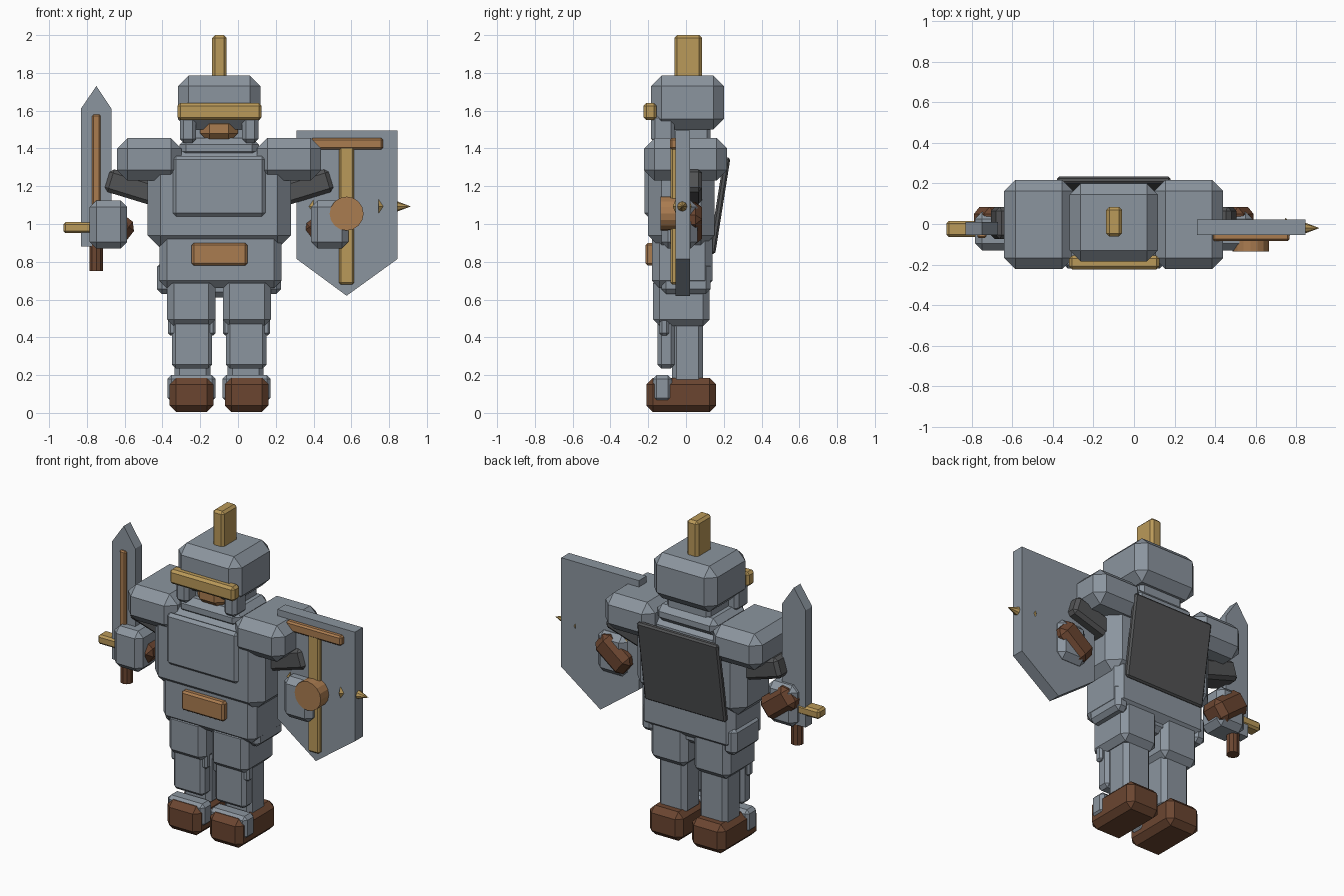
import bpy, bmesh, math
from mathutils import Matrix, Vector

if "Cube" in bpy.data.objects:
    bpy.data.objects.remove(bpy.data.objects["Cube"])


def mat(name, r, g, b):
    m = bpy.data.materials.new(name)
    m.diffuse_color = (r, g, b, 1)
    m.use_nodes = True
    m.node_tree.nodes["Principled BSDF"].inputs["Base Color"].default_value = m.diffuse_color
    return m


STEEL = mat("steel", 0.26, 0.30, 0.345)
DARK = mat("dark_cloth", 0.085, 0.087, 0.09)
GOLD = mat("gold", 0.49, 0.32, 0.10)
TAN = mat("tan", 0.40, 0.20, 0.08)
BROWN = mat("brown_leather", 0.145, 0.06, 0.03)
CX = -0.10  # body centre line


def finish(name, bm, m):
    bmesh.ops.recalc_face_normals(bm, faces=bm.faces)
    me = bpy.data.meshes.new(name)
    bm.to_mesh(me)
    bm.free()
    me.materials.append(m)
    ob = bpy.data.objects.new(name, me)
    bpy.context.collection.objects.link(ob)
    return ob


def block(name, x, y, z, m, bevel=0.02, rot=None):
    """Chamfered box from (min, max) ranges, optionally turned about its centre."""
    r = (x, y, z)
    size = [b - a for a, b in r]
    c = Vector([(a + b) / 2 for a, b in r])
    bm = bmesh.new()
    bmesh.ops.create_cube(bm, size=1)
    bmesh.ops.scale(bm, vec=size, verts=bm.verts)
    if bevel:
        bmesh.ops.bevel(bm, geom=bm.edges[:], offset=bevel, segments=1,
                        affect='EDGES', profile=0.5)
    if rot:
        bmesh.ops.rotate(bm, verts=bm.verts,
                         matrix=Matrix.Rotation(math.radians(rot[0]), 3, rot[1]))
    bmesh.ops.translate(bm, verts=bm.verts, vec=c)
    return finish(name, bm, m)


def pair(name, x, y, z, m, bevel=0.02, rot=None):
    """Left block plus its mirror across the body centre line."""
    block("left_" + name, x, y, z, m, bevel, rot)
    block("right_" + name, (2 * CX - x[1], 2 * CX - x[0]), y, z, m, bevel,
          (-rot[0], rot[1]) if rot else None)


def cone(name, loc, axis, r1, r2, depth, m, sides):
    bm = bmesh.new()
    bmesh.ops.create_cone(bm, cap_ends=True, segments=sides, radius1=r1,
                          radius2=r2, depth=depth)
    q = Vector((0, 0, 1)).rotation_difference(Vector(axis))
    bmesh.ops.rotate(bm, verts=bm.verts, matrix=q.to_matrix())
    bmesh.ops.translate(bm, verts=bm.verts, vec=loc)
    return finish(name, bm, m)


def plate(name, outline, y0, y1, m):
    """Front outline in x, z extruded along y."""
    bm = bmesh.new()
    f = bm.faces.new([bm.verts.new((x, y0, z)) for x, z in outline])
    new = bmesh.ops.extrude_face_region(bm, geom=[f])["geom"]
    bmesh.ops.translate(bm, vec=(0, y1 - y0, 0),
                        verts=[v for v in new if isinstance(v, bmesh.types.BMVert)])
    return finish(name, bm, m)


# Head and helmet
block("helmet", (-0.318, 0.118), (-0.185, 0.2), (1.5, 1.785), STEEL, 0.055)
block("brow_band", (-0.32, 0.125), (-0.225, -0.155), (1.55, 1.64), GOLD, 0.015)
block("crest", (-0.137, -0.06), (-0.062, 0.085), (1.72, 2.0), GOLD, 0.015)
block("face", (-0.2, 0.0), (-0.165, 0.06), (1.43, 1.58), TAN, 0.05)
block("neck", (-0.25, 0.05), (-0.1, 0.13), (1.4, 1.55), STEEL, 0.02)
pair("cheek_guard", (-0.308, -0.222), (-0.185, -0.06), (1.43, 1.58), STEEL)

# Torso
block("collar", (-0.31, 0.11), (-0.165, 0.16), (1.35, 1.455), STEEL, 0.035)
block("chest", (-0.48, 0.28), (-0.2, 0.15), (0.87, 1.4), STEEL, 0.07)
block("chest_plate", (-0.345, 0.145), (-0.22, -0.18), (1.04, 1.36), STEEL, 0.018)
block("cape", (-0.38, 0.18), (0.16, 0.195), (0.84, 1.355), DARK, 0.01, (-9, 'X'))
block("hips", (-0.415, 0.23), (-0.18, 0.14), (0.66, 0.96), STEEL, 0.04)
block("buckle", (-0.245, 0.05), (-0.215, -0.16), (0.78, 0.9), TAN, 0.012)
block("groin_guard", (-0.19, -0.01), (-0.1, 0.1), (0.61, 0.75), STEEL, 0.03)
pair("hip_guard", (-0.428, -0.34), (-0.13, 0.13), (0.63, 0.8), STEEL, 0.025)

# Arms
pair("pauldron", (-0.64, -0.3), (-0.222, 0.217), (1.23, 1.455), STEEL, 0.055)
pair("upper_arm", (-0.7, -0.34), (-0.075, 0.085), (1.12, 1.245), DARK, 0.02, (17, 'Y'))
pair("forearm", (-0.79, -0.55), (-0.08, 0.085), (0.93, 1.08), BROWN, 0.035, (38, 'Y'))
pair("gauntlet", (-0.785, -0.587), (-0.13, 0.06), (0.87, 1.125), STEEL, 0.035)

# Legs and feet
pair("thigh", (-0.375, -0.12), (-0.175, 0.125), (0.46, 0.72), STEEL, 0.035)
pair("shin", (-0.335, -0.145), (-0.075, 0.09), (0.15, 0.5), STEEL, 0.025)
pair("knee_guard", (-0.37, -0.12), (-0.14, -0.09), (0.41, 0.56), STEEL, 0.012)
pair("greave", (-0.35, -0.137), (-0.15, -0.06), (0.235, 0.5), STEEL, 0.02)
pair("boot", (-0.362, -0.13), (-0.21, 0.16), (0.005, 0.185), BROWN, 0.035)
pair("boot_band", (-0.373, -0.118), (-0.175, -0.075), (0.06, 0.2), STEEL, 0.02)

# Sword
plate("sword_blade", [(-0.832, 0.88), (-0.67, 0.88), (-0.67, 1.61), (-0.75, 1.73),
                      (-0.832, 1.61)], -0.055, 0.01, STEEL)
block("sword_fuller", (-0.772, -0.728), (-0.07, -0.04), (1.0, 1.58), TAN, 0.008)
block("sword_guard", (-0.925, -0.58), (-0.065, 0.015), (0.952, 1.01), GOLD, 0.012)
cone("sword_grip", (-0.75, -0.025, 0.87), (0, 0, 1), 0.038, 0.038, 0.24, BROWN, 10)

# Shield
plate("shield", [(0.31, 1.495), (0.845, 1.495), (0.845, 0.815), (0.575, 0.62),
                 (0.31, 0.815)], -0.055, 0.022, STEEL)
block("shield_upright", (0.535, 0.615), (-0.082, -0.045), (0.68, 1.42), GOLD, 0.01)
block("shield_crossbar", (0.385, 0.768), (-0.085, -0.045), (1.395, 1.455), TAN, 0.01)
cone("shield_boss", (0.575, -0.085, 1.055), (0, -1, 0), 0.09, 0.09, 0.1, TAN, 16)
for i, (x, d, r) in enumerate([(0.36, -1, 0.05), (0.785, 1, 0.05), (0.875, 1, 0.03)]):
    cone(f"shield_spike_{i + 1}", (x, -0.02, 1.093), (d, 0, 0), r, 0, 0.08, GOLD, 8)
